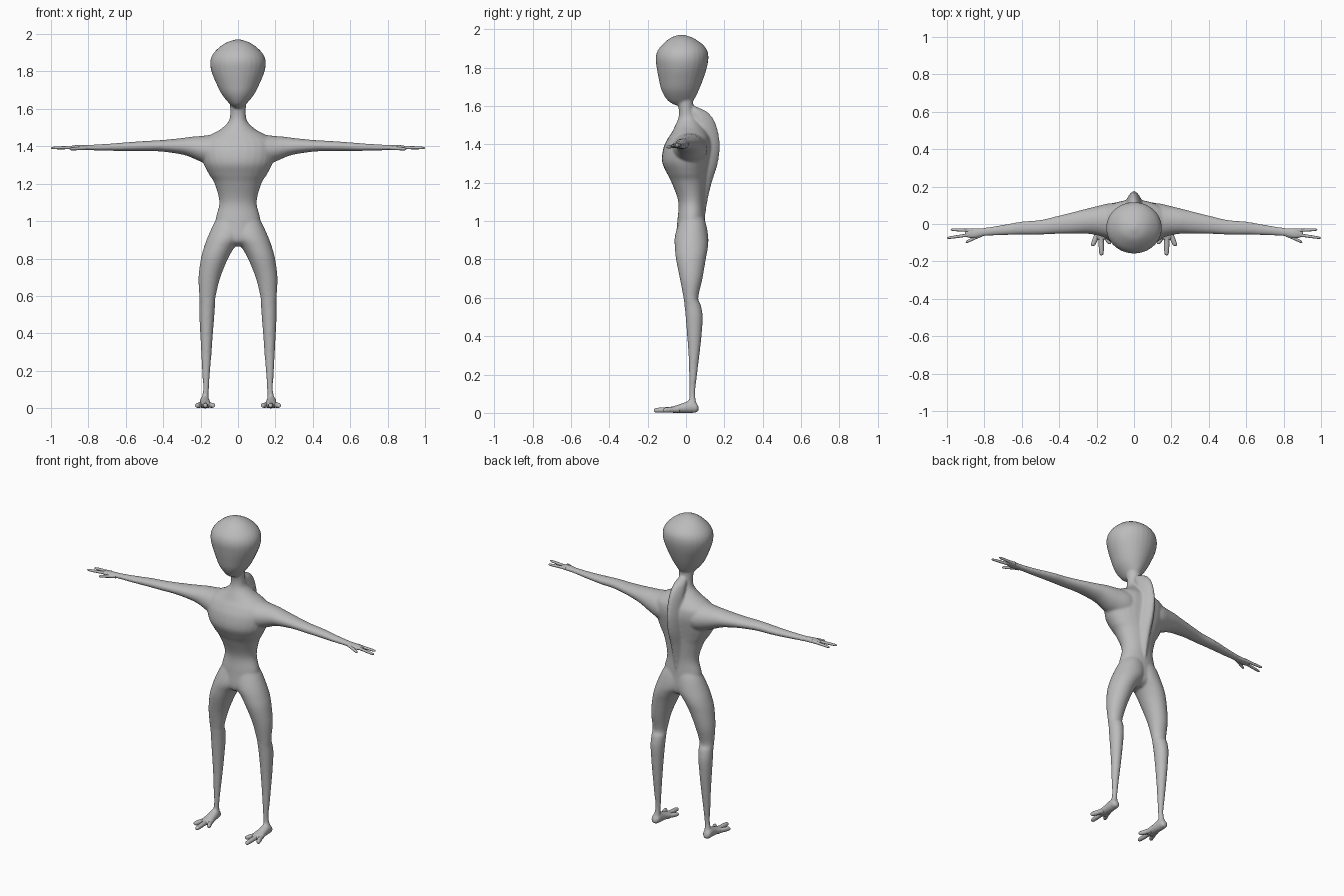
import bpy, bmesh, math
from mathutils import Vector

skin = bpy.data.materials.new("grey skin")
skin.diffuse_color = (0.5, 0.5, 0.5, 1)


def spline(rows, steps=6):
    """Catmull-Rom through the rows of section bounds."""
    out = []
    v = [Vector(r) for r in rows]
    for i in range(len(v) - 1):
        a, b, c, d = v[max(i - 1, 0)], v[i], v[i + 1], v[min(i + 2, len(v) - 1)]
        for k in range(steps):
            t = k / steps
            out.append(0.5 * (2 * b + (c - a) * t + (2 * a - 5 * b + 4 * c - d) * t * t
                              + (3 * b - a - 3 * c + d) * t ** 3))
    return out + [v[-1]]


def loft(bm, axis, rows, side=1, sides=28, power=1.0):
    """Rows are (position on axis, min, max, min, max) of rounded sections."""
    rings = []
    for t, a0, a1, b0, b1 in spline(rows):
        ring = []
        for k in range(sides):
            ang = 2 * math.pi * k / sides
            ca, sa = math.cos(ang), math.sin(ang)
            a = (a0 + a1) / 2 + (a1 - a0) / 2 * math.copysign(abs(ca) ** power, ca)
            b = (b0 + b1) / 2 + (b1 - b0) / 2 * math.copysign(abs(sa) ** power, sa)
            p = {"x": (t, a, b), "y": (a, t, b), "z": (a, b, t)}[axis]
            ring.append(bm.verts.new((p[0] * side, p[1], p[2])))
        rings.append(ring)
    for r, s in zip(rings, rings[1:]):
        for k in range(sides):
            n = (k + 1) % sides
            bm.faces.new((r[k], r[n], s[n], s[k]))
    bm.faces.new(rings[0])
    bm.faces.new(rings[-1])


def digit(bm, axis, start, end, r0, r1, side):
    """Tapered finger or toe with a rounded tip."""
    i = "xy".index(axis)
    rows = []
    for f, s in ((0, 1), (0.35, 0.9), (0.6, 1.0), (0.88, 1), (0.97, 0.7), (1, 0.15)):
        p = Vector(start).lerp(Vector(end), f)
        r = (r0 + (r1 - r0) * f) * s
        u, w = p[1 - i], p[2]
        rows.append((p[i], u - r, u + r, w - r, w + r))
    loft(bm, axis, rows, side, 12)


def finish(bm, name):
    bmesh.ops.recalc_face_normals(bm, faces=bm.faces)
    for f in bm.faces:
        f.smooth = True
    me = bpy.data.meshes.new(name)
    bm.to_mesh(me)
    bm.free()
    me.materials.append(skin)
    ob = bpy.data.objects.new(name, me)
    bpy.context.collection.objects.link(ob)
    return ob


def sym(rows):
    return [(z, -w, w, f, b) for z, w, f, b in rows]


body = bmesh.new()
# torso and neck
loft(body, "z", sym([
    (.865, .03, -.01, .06), (.9, .10, -.05, .10), (1.0, .12, -.045, .10),
    (1.1, .10, -.04, .097), (1.2, .125, -.075, .105), (1.25, .155, -.10, .11),
    (1.31, .185, -.125, .12), (1.38, .2, -.118, .13), (1.43, .19, -.095, .125),
    (1.46, .15, -.075, .11), (1.49, .095, -.06, .09), (1.53, .052, -.042, .06),
    (1.57, .042, -.037, .04), (1.63, .042, -.045, .037), (1.68, .03, -.04, .03)]))
# head
loft(body, "z", sym([
    (1.605, .02, -.06, .01), (1.63, .048, -.097, .04), (1.68, .088, -.127, .066),
    (1.74, .118, -.142, .09), (1.80, .142, -.153, .109), (1.85, .149, -.158, .117),
    (1.89, .136, -.147, .11), (1.925, .105, -.118, .082), (1.955, .062, -.08, .035),
    (1.971, .012, -.035, -.01)]))
# spine ridge
loft(body, "z", sym([
    (.98, .01, .05, .095), (1.1, .03, .04, .112), (1.2, .04, .04, .135),
    (1.3, .045, .04, .166), (1.4, .045, .04, .177), (1.5, .042, .02, .158),
    (1.56, .036, .0, .122), (1.59, .025, .0, .07), (1.605, .01, .0, .03)]), power=1.35)
for s in (1, -1):
    # leg
    loft(body, "z", [
        (.035, .158, .2, .015, .058), (.1, .156, .187, .018, .048), (.2, .149, .192, .016, .058),
        (.3, .141, .197, .013, .07), (.4, .134, .202, .006, .081), (.5, .126, .207, -.002, .087),
        (.56, .122, .206, -.008, .078), (.6, .119, .207, -.013, .064), (.7, .094, .211, -.032, .086),
        (.8, .053, .198, -.052, .103), (.86, .018, .182, -.058, .114), (.92, -.03, .16, -.058, .116),
        (1.0, -.03, .122, -.035, .1), (1.06, -.01, .08, -.01, .07)], s)
    # arm and palm
    loft(body, "x", [
        (.05, -.08, .1, 1.29, 1.46), (.12, -.08, .112, 1.29, 1.462), (.2, -.06, .095, 1.318, 1.455),
        (.25, -.052, .083, 1.34, 1.451), (.3, -.051, .07, 1.356, 1.444), (.4, -.052, .045, 1.371, 1.434),
        (.5, -.057, .022, 1.375, 1.428), (.6, -.057, .013, 1.375, 1.421), (.7, -.06, -.004, 1.376, 1.413),
        (.8, -.065, -.02, 1.379, 1.408), (.85, -.077, -.022, 1.38, 1.408), (.885, -.076, -.024, 1.382, 1.404),
        (.905, -.065, -.033, 1.386, 1.4)], s)
    # foot
    loft(body, "y", [
        (.066, .168, .19, .012, .03), (.055, .156, .203, .002, .05), (.025, .151, .205, -.001, .065),
        (-.02, .146, .207, -.001, .05), (-.055, .138, .214, -.001, .038), (-.075, .142, .21, .002, .032),
        (-.088, .16, .195, .01, .026)], s)
body = finish(body, "body")
m = body.modifiers.new("blend", "REMESH")
m.mode = "VOXEL"
m.voxel_size = 0.0065
m.use_smooth_shade = True
m = body.modifiers.new("soften", "SMOOTH")
m.factor = 0.5
m.iterations = 8

# fingers and thumb
bm = bmesh.new()
for s in (1, -1):
    digit(bm, "x", (.86, -.035, 1.395), (.98, -.03, 1.39), .011, .006, s)
    digit(bm, "x", (.86, -.055, 1.394), (1.0, -.075, 1.391), .011, .006, s)
    digit(bm, "x", (.81, -.055, 1.392), (.9, -.098, 1.385), .012, .007, s)
finish(bm, "fingers")

# toes
bm = bmesh.new()
for s in (1, -1):
    digit(bm, "y", (.176, -.05, .018), (.174, -.168, .013), .018, .011, s)
    digit(bm, "y", (.19, -.035, .018), (.221, -.118, .014), .018, .012, s)
    digit(bm, "y", (.163, -.035, .018), (.13, -.108, .014), .018, .011, s)
finish(bm, "toes")
